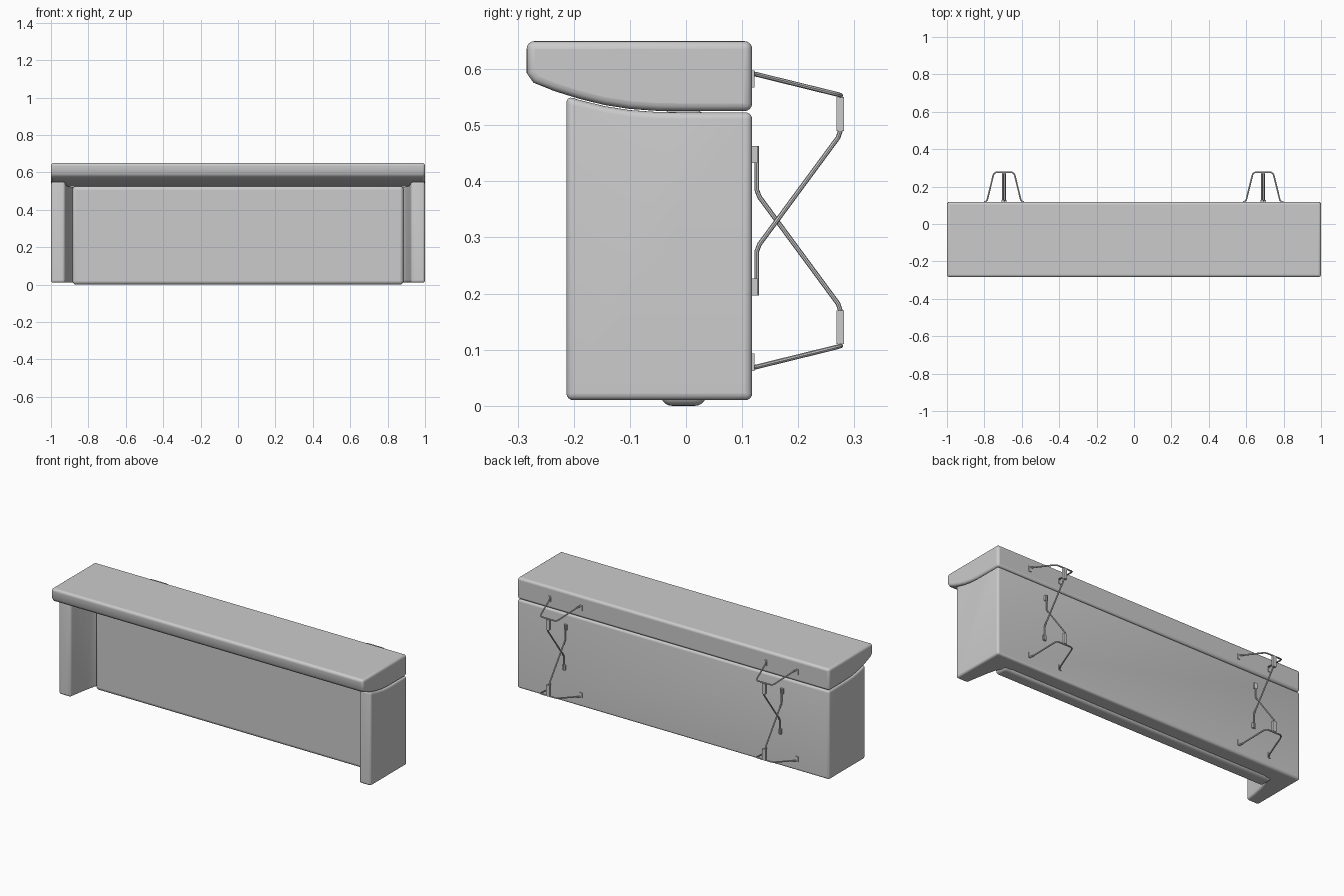
import bpy, bmesh
from mathutils import Vector

if "Cube" in bpy.data.objects:
    bpy.data.objects.remove(bpy.data.objects["Cube"])


def prism(name, pts, axis, a, b):
    """Extrude a 2D outline: axis 'x' uses (y, z) points, axis 'z' uses (x, y) points."""
    bm = bmesh.new()
    place = (lambda p: (a, p[0], p[1])) if axis == 'x' else (lambda p: (p[0], p[1], a))
    face = bm.faces.new([bm.verts.new(place(p)) for p in pts])
    ext = bmesh.ops.extrude_face_region(bm, geom=[face])
    shift = Vector((b - a, 0, 0)) if axis == 'x' else Vector((0, 0, b - a))
    bmesh.ops.translate(bm, vec=shift, verts=[g for g in ext['geom'] if isinstance(g, bmesh.types.BMVert)])
    bmesh.ops.recalc_face_normals(bm, faces=bm.faces)
    me = bpy.data.meshes.new(name)
    bm.to_mesh(me)
    bm.free()
    ob = bpy.data.objects.new(name, me)
    bpy.context.collection.objects.link(ob)
    return ob


def box(name, x0, x1, y0, y1, z0, z1):
    return prism(name, [(x0, y0), (x1, y0), (x1, y1), (x0, y1)], 'z', z0, z1)


def soften(ob, width, segments=4):
    m = ob.modifiers.new("bevel", 'BEVEL')
    m.width, m.segments, m.limit_method, m.angle_limit = width, segments, 'ANGLE', 0.75
    smooth(ob)


def smooth(ob):
    bpy.ops.object.select_all(action='DESELECT')
    bpy.context.view_layer.objects.active = ob
    ob.select_set(True)
    bpy.ops.object.shade_smooth_by_angle(angle=0.7)


def rod(name, pts, radius=0.0042):
    cu = bpy.data.curves.new(name, 'CURVE')
    cu.dimensions, cu.bevel_depth, cu.bevel_resolution, cu.use_fill_caps = '3D', radius, 2, True
    sp = cu.splines.new('POLY')
    sp.points.add(len(pts) - 1)
    for q, p in zip(sp.points, pts):
        q.co = (*p, 1)
    ob = bpy.data.objects.new(name, cu)
    bpy.context.collection.objects.link(ob)
    bpy.ops.object.select_all(action='DESELECT')
    bpy.context.view_layer.objects.active = ob
    ob.select_set(True)
    bpy.ops.object.convert(target='MESH')
    smooth(bpy.context.object)


# curved underside shared by the lid and the body top
under = [(-0.272, 0.576), (-0.235, 0.561), (-0.19, 0.547), (-0.145, 0.536),
         (-0.10, 0.529), (-0.05, 0.5255), (0.0, 0.525)]

# overhanging lid
lid = prism("lid", [(0.118, 0.65), (-0.284, 0.65), (-0.284, 0.593)] + under + [(0.118, 0.525)], 'x', -1, 1)
soften(lid, 0.014)

# U-shaped body: back wall with two tapered side legs
inner = [(0.925, -0.213), (0.915, -0.15), (0.902, -0.08), (0.89, -0.03), (0.87, 0.005), (0.835, 0.03)]
half = [(1, 0.118), (1, -0.213)] + inner
body = prism("body", half + [(-x, y) for x, y in reversed(half)], 'z', 0.01, 0.62)
cutter = prism("body_top_cutter", [(0.2, 0.8), (-0.4, 0.8), (-0.4, 0.62)]
               + [(y, z - 0.002) for y, z in under] + [(0.2, 0.523)], 'x', -1.2, 1.2)
cutter.hide_render = True
cutter.hide_viewport = True
cut = body.modifiers.new("curved_top", 'BOOLEAN')
cut.operation, cut.object, cut.solver = 'DIFFERENCE', cutter, 'EXACT'
soften(body, 0.012)

# padded front panel
panel = box("front_panel", -0.885, 0.885, -0.045, 0.036, 0.0, 0.527)
soften(panel, 0.02, 5)

# two wire wall brackets, upper and lower halves mirrored about mid height
MID = 0.33
for side, cx in (("left", -0.695), ("right", 0.69)):
    for level, s in (("upper", 1), ("lower", -1)):
        n = f"{side}_{level}_"
        z = lambda v: MID + s * (v - MID)
        # trapezoid arm
        arm = [(0.098, 0.119, 0.592), (0.09, 0.128, 0.590), (0.058, 0.258, 0.558), (0.053, 0.27, 0.555), (0.042, 0.276, 0.553)]
        path = arm + [(-x, y, h) for x, y, h in reversed(arm)]
        rod(n + "bracket_arm", [(cx + x, y, z(h)) for x, y, h in path])
        # diagonal strut
        sx = cx + 0.0055 * s
        strut = [(0.275, 0.55), (0.275, 0.49), (0.271, 0.478), (0.131, 0.288), (0.126, 0.275), (0.126, 0.197)]
        rod(n + "bracket_strut", [(sx, y, z(h)) for y, h in strut])
        # mounting tabs
        tabs = [(cx - 0.1, 0.008, 0.116, 0.122, 0.567, 0.598), (cx + 0.1, 0.008, 0.116, 0.122, 0.567, 0.598),
                (sx, 0.009, 0.116, 0.127, 0.197, 0.227), (cx, 0.011, 0.268, 0.282, 0.49, 0.55)]
        for i, (tx, w, y0, y1, h0, h1) in enumerate(tabs):
            lo, hi = sorted((z(h0), z(h1)))
            box(f"{n}bracket_tab_{i + 1}", tx - w, tx + w, y0, y1, lo, hi)
